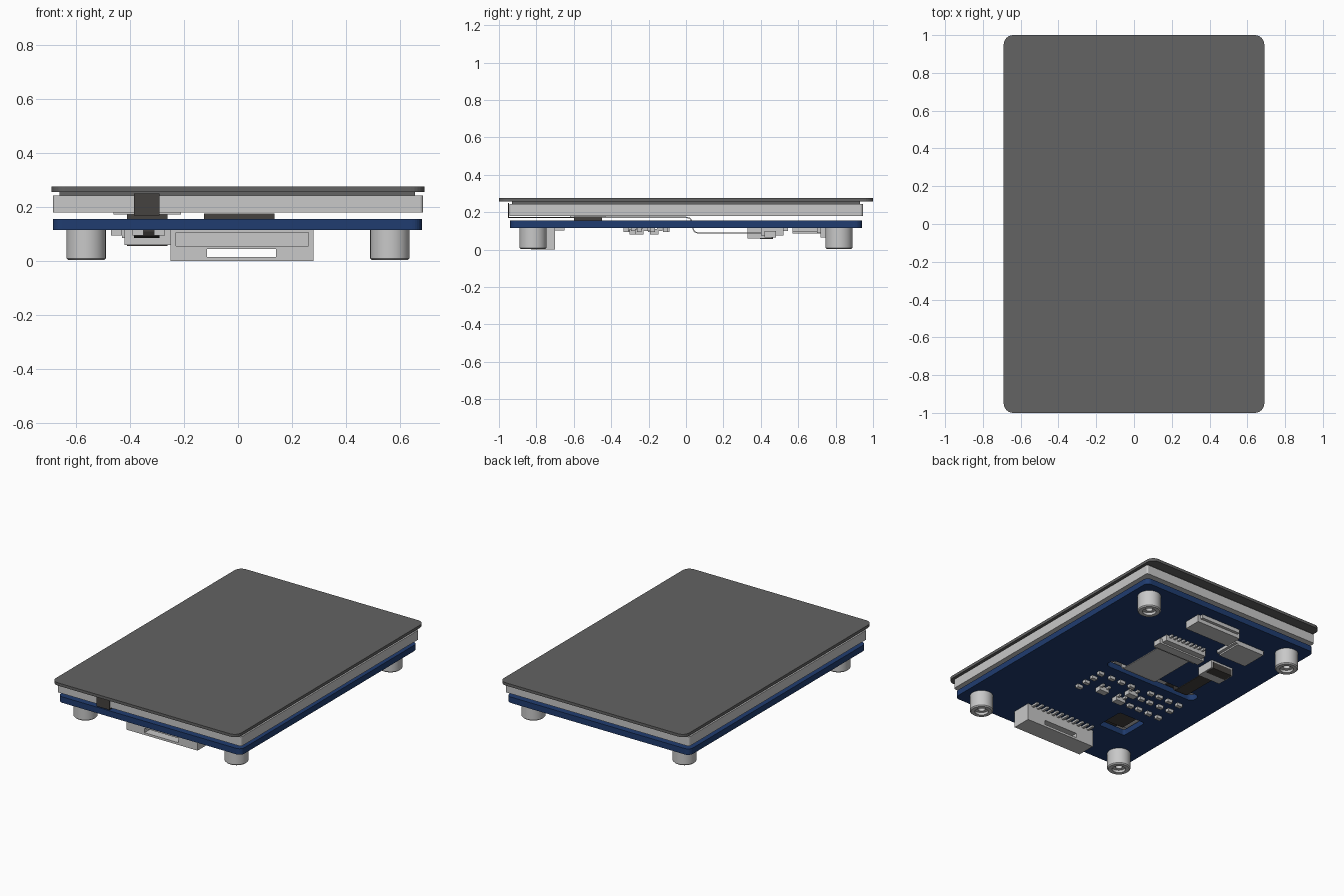
import bpy, bmesh
from math import pi, sin, cos

cube = bpy.data.objects.get("Cube")
if cube:
    bpy.data.objects.remove(cube, do_unlink=True)


def material(name, r, g, b):
    m = bpy.data.materials.new(name)
    m.use_nodes = True
    m.diffuse_color = (r, g, b, 1)
    m.node_tree.nodes["Principled BSDF"].inputs["Base Color"].default_value = (r, g, b, 1)
    return m


GLASS = material("dark grey glass", .125, .125, .125)
LIGHT = material("light grey", .58, .58, .58)
BLUE = material("board blue", .014, .045, .16)
DARK = material("charcoal", .06, .055, .05)


def finish(name, bm, mat):
    bmesh.ops.recalc_face_normals(bm, faces=bm.faces)
    mesh = bpy.data.meshes.new(name)
    bm.to_mesh(mesh)
    bm.free()
    mesh.materials.append(mat)
    ob = bpy.data.objects.new(name, mesh)
    bpy.context.collection.objects.link(ob)
    return ob


def prism(name, outline, axis, lo, hi, mat):
    """Extrude a 2D outline along axis x or z."""
    bm = bmesh.new()
    place = (lambda a, b: (lo, a, b)) if axis == "x" else (lambda a, b: (a, b, lo))
    face = bm.faces.new([bm.verts.new(place(a, b)) for a, b in outline])
    new = bmesh.ops.extrude_face_region(bm, geom=[face])["geom"]
    step = (hi - lo, 0, 0) if axis == "x" else (0, 0, hi - lo)
    bmesh.ops.translate(bm, verts=[v for v in new if isinstance(v, bmesh.types.BMVert)], vec=step)
    return finish(name, bm, mat)


def box(name, x, y, z, mat):
    return prism(name, [(x[0], y[0]), (x[1], y[0]), (x[1], y[1]), (x[0], y[1])],
                 "z", z[0], z[1], mat)


def plate(name, x, y, z, r, mat, n=6):
    """Flat plate with rounded corners."""
    pts = []
    corners = ((x[1] - r, y[1] - r), (x[0] + r, y[1] - r),
               (x[0] + r, y[0] + r), (x[1] - r, y[0] + r))
    for k, (cx, cy) in enumerate(corners):
        for i in range(n + 1):
            a = pi / 2 * (k + i / n)
            pts.append((cx + r * cos(a), cy + r * sin(a)))
    return prism(name, pts, "z", z[0], z[1], mat)


def cut(target, cutter):
    mod = target.modifiers.new("cut", "BOOLEAN")
    mod.operation, mod.solver, mod.object = "DIFFERENCE", "EXACT", cutter
    cutter.hide_render = True
    bpy.context.view_layer.objects.active = target
    bpy.ops.object.modifier_apply(modifier=mod.name)
    bpy.data.objects.remove(cutter, do_unlink=True)


def ribbon(name, x, path, mat, t=.006):
    """Flexible strip following a (y, z) path."""
    back = []
    for i, (y, z) in enumerate(path):
        a, b = path[max(i - 1, 0)], path[min(i + 1, len(path) - 1)]
        dy, dz = b[0] - a[0], b[1] - a[1]
        d = (dy * dy + dz * dz) ** .5
        back.append((y - dz / d * t, z + dy / d * t))
    return prism(name, path + back[::-1], "x", x[0], x[1], mat)


# Display stack
plate("cover_glass", (-.69, .69), (-1, 1), (.256, .275), .05, GLASS)
box("adhesive_layer", (-.66, .655), (-.93, .93), (.243, .256), GLASS)
plate("display_panel", (-.685, .685), (-.945, .945), (.18, .243), .012, LIGHT, 3)

# Circuit board with a ribbon slot and a square window
board = plate("circuit_board", (-.685, .68), (-.94, .94), (.115, .155), .035, BLUE)
cut(board, plate("slot_cutter", (-.49, .22), (-.02, .06), (.1, .17), .039, BLUE))
cut(board, plate("window_cutter", (-.44, -.235), (-.62, -.42), (.1, .17), .015, BLUE, 3))
box("window_chip", (-.41, -.26), (-.6, -.45), (.152, .173), DARK)
box("centre_pad", (-.125, .135), (-.6, -.45), (.156, .175), DARK)
box("chip_stiffener", (-.46, -.21), (-.62, -.43), (.173, .179), LIGHT)

# Ribbons running under the panel and down through the slot
bend = [(.0, .17), (.02, .165), (.03, .15), (.034, .11), (.045, .092), (.065, .086)]
ribbon("display_ribbon", (-.125, .135), [(-.6, .17)] + bend + [(.42, .086)], LIGHT)
ribbon("touch_ribbon", (-.385, -.29), [(-.45, .17)] + bend + [(.36, .086)], DARK)
box("touch_ribbon_wrap", (-.385, -.29), (-.953, -.946), (.17, .25), DARK)
box("touch_ribbon_return", (-.385, -.29), (-.953, -.6), (.168, .174), DARK)

# Corner standoffs with a stepped blind hole
profile = [(0, .05), (.022, .05), (.022, .02), (.042, .02), (.042, .003),
           (.066, .003), (.073, .01), (.073, .115), (0, .115)]
for side, sx in (("right", -1), ("left", 1)):
    for end, sy in (("front", -1), ("back", 1)):
        bm = bmesh.new()
        vs = [bm.verts.new((r, 0, z)) for r, z in profile]
        es = [bm.edges.new(p) for p in zip(vs, vs[1:])]
        bmesh.ops.spin(bm, geom=vs + es, axis=(0, 0, 1), cent=(0, 0, 0),
                       angle=2 * pi, steps=32)
        bmesh.ops.remove_doubles(bm, verts=bm.verts, dist=.0001)
        post = finish(f"{end}_{side}_standoff", bm, LIGHT)
        post.location = (sx * .562, sy * .818, 0)
        bpy.context.view_layer.objects.active = post
        post.select_set(True)
        bpy.ops.object.shade_smooth_by_angle()
        post.select_set(False)

# Front socket with a front mouth, a through slot and solder pins
socket = box("front_socket", (-.25, .28), (-.83, -.70), (0, .115), LIGHT)
cut(socket, box("mouth_cutter", (-.23, .26), (-.9, -.73), (.055, .105), LIGHT))
cut(socket, box("through_cutter", (-.115, .14), (-.9, -.6), (.015, .045), LIGHT))
for i in range(12):
    x = -.21 + i * .041
    box("socket_pin", (x - .008, x + .008), (-.705, -.65), (.102, .115), LIGHT)

# Ribbon connector for the display: body, latch bar and contacts
box("display_connector", (-.15, .17), (.40, .52), (.075, .115), LIGHT)
box("display_connector_latch", (-.17, .19), (.42, .48), (.065, .1), LIGHT)
for i in range(9):
    x = -.12 + i * .0325
    box("display_contact", (x - .007, x + .007), (.515, .545), (.1, .115), LIGHT)

# Ribbon connector for the touch layer with a dark latch
box("touch_connector", (-.42, -.25), (.33, .46), (.06, .115), LIGHT)
box("touch_connector_latch", (-.41, -.26), (.395, .465), (.056, .1), DARK)

# Rear connector and card module
box("rear_connector", (-.16, .18), (.72, .84), (.065, .115), LIGHT)
box("rear_connector_rim", (-.14, .16), (.70, .86), (.09, .115), LIGHT)
box("module_body", (-.43, -.22), (.57, .75), (.085, .115), LIGHT)
box("module_edge", (-.22, -.20), (.57, .75), (.095, .115), LIGHT)

# Small surface parts around the slot
spots = [(.18, y) for y in (-.32, -.25, -.18, -.11)]
spots += [(x, -.11) for x in (.09, .01, -.07)]
spots += [(x, y) for x in (-.22, -.29, -.37, -.45) for y in (-.1, -.19, -.3)]
for x, y in spots:
    box("small_part", (x - .02, x + .02), (y - .013, y + .013), (.095, .115), LIGHT)

# Three-legged parts
for x, y in ((.05, -.25), (-.11, -.28), (-.12, -.17)):
    box("transistor", (x - .035, x + .035), (y - .022, y + .022), (.08, .11), LIGHT)
    for dx, s in ((-.024, 1), (.024, 1), (0, -1)):
        box("transistor_leg", (x + dx - .008, x + dx + .008),
            sorted((y + s * .015, y + s * .045)), (.1, .115), LIGHT)
